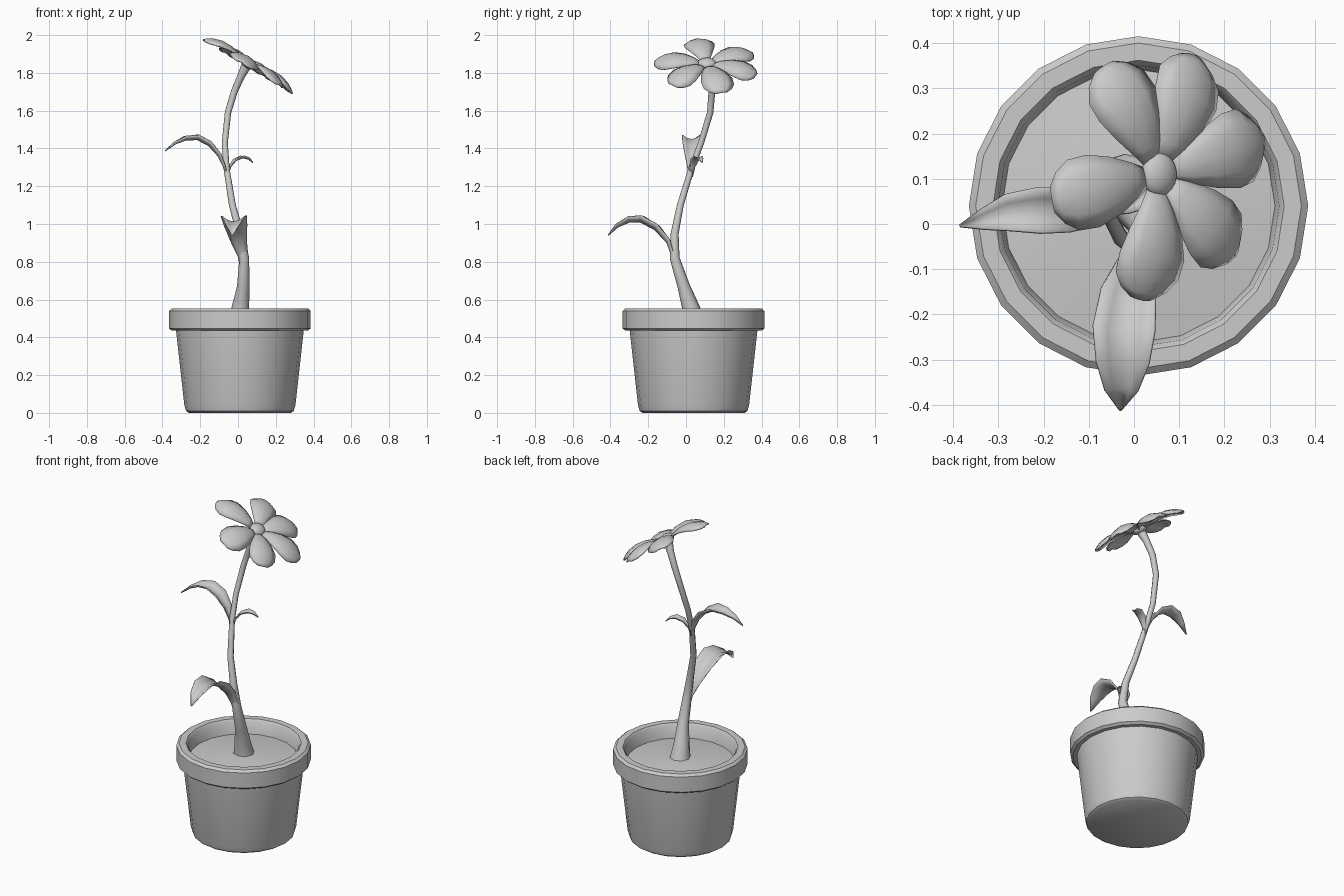
import bpy, math
from mathutils import Vector, Matrix

if "Cube" in bpy.data.objects:
    bpy.data.objects.remove(bpy.data.objects["Cube"])

grey = bpy.data.materials.new("plain_grey")
grey.diffuse_color = (0.6, 0.6, 0.6, 1)
grey.use_nodes = True
grey.node_tree.nodes["Principled BSDF"].inputs["Base Color"].default_value = grey.diffuse_color


def make(name, verts, faces, angle=35):
    me = bpy.data.meshes.new(name)
    me.from_pydata([tuple(v) for v in verts], [], faces)
    me.materials.append(grey)
    ob = bpy.data.objects.new(name, me)
    bpy.context.collection.objects.link(ob)
    bpy.ops.object.select_all(action='DESELECT')
    ob.select_set(True)
    bpy.context.view_layer.objects.active = ob
    bpy.ops.object.shade_smooth_by_angle(angle=math.radians(angle))
    return ob


def rings_mesh(name, rings, angle=35):
    """Join equal closed rings into a capped tube."""
    n = len(rings[0])
    faces = [(i * n + j, i * n + (j + 1) % n, (i + 1) * n + (j + 1) % n, (i + 1) * n + j)
             for i in range(len(rings) - 1) for j in range(n)]
    faces += [tuple(reversed(range(n))), tuple(range((len(rings) - 1) * n, len(rings) * n))]
    return make(name, [v for r in rings for v in r], faces, angle)


def lathe(name, profile, n, angle=35):
    c = Vector((0.01, 0.04, 0))
    return rings_mesh(name, [[c + Vector((r * math.sin(-2 * math.pi * j / n),
                                          r * math.cos(2 * math.pi * j / n), z))
                              for j in range(n)] for r, z in profile], angle)


def blade(name, path, side, curl, thick, mat=Matrix()):
    """Curved leaf or petal: path of (x, y, z, half width), edges lifted by curl."""
    pts = [Vector(p[:3]) for p in path]
    steps = (-1, -0.55, 0, 0.55, 1)
    verts = []
    for i, p in enumerate(pts):
        tan = (pts[min(i + 1, len(pts) - 1)] - pts[max(i - 1, 0)]).normalized()
        s = Vector(side)
        s = (s - tan * s.dot(tan)).normalized()
        up = tan.cross(s)
        w = path[i][3]
        verts += [mat @ (p + s * (w * t) + up * (curl * w * t * t)) for t in steps]
    faces = [(i * 5 + j, (i + 1) * 5 + j, (i + 1) * 5 + j + 1, i * 5 + j + 1)
             for i in range(len(pts) - 1) for j in range(4)]
    ob = make(name, verts, faces)
    mod = ob.modifiers.new("thickness", 'SOLIDIFY')
    mod.thickness, mod.offset = thick, 0
    return ob


# Pot with a thick rim, and the soil inside
lathe("pot", [(0.27, 0), (0.285, 0.01), (0.294, 0.04), (0.338, 0.435), (0.36, 0.435),
              (0.375, 0.447), (0.375, 0.54), (0.36, 0.553), (0.322, 0.553),
              (0.311, 0.54), (0.298, 0.44)], 20)
lathe("soil", [(0.305, 0.44), (0.302, 0.467), (0.2, 0.48), (0.1, 0.49), (0.03, 0.493)], 20)

# Stem: x, y, z, radius
stem = [(0.01, 0.045, 0.48, 0.06), (0.013, 0.025, 0.56, 0.046), (0.028, -0.012, 0.67, 0.033),
        (0.033, -0.06, 0.82, 0.026), (0.012, -0.06, 0.95, 0.021), (-0.03, -0.03, 1.1, 0.018),
        (-0.06, 0.028, 1.29, 0.016), (-0.07, 0.08, 1.43, 0.016), (-0.053, 0.128, 1.59, 0.017),
        (-0.02, 0.137, 1.7, 0.018), (0.015, 0.127, 1.78, 0.02), (0.045, 0.112, 1.84, 0.027)]
rings = []
for i, (x, y, z, r) in enumerate(stem):
    a, b = Vector(stem[max(i - 1, 0)][:3]), Vector(stem[min(i + 1, len(stem) - 1)][:3])
    tan = (b - a).normalized() if i else Vector((0, 0, 1))
    q = Vector((0, 0, 1)).rotation_difference(tan)
    rings.append([Vector((x, y, z)) + q @ Vector((r * math.cos(k * math.pi / 4),
                                                  r * math.sin(k * math.pi / 4), 0))
                  for k in range(8)])
rings_mesh("stem", rings, 50)

# Leaves
blade("lower_leaf", [(0.03, -0.055, 0.74, 0.012), (0.025, -0.075, 0.83, 0.025),
                     (0.005, -0.1, 0.9, 0.042), (-0.012, -0.165, 0.97, 0.06),
                     (-0.022, -0.24, 1.01, 0.068), (-0.025, -0.3, 1.01, 0.058),
                     (-0.028, -0.36, 0.985, 0.036), (-0.03, -0.412, 0.94, 0.002)],
      (1, 0, 0), 0.5, 0.006)
blade("left_leaf", [(-0.058, 0.025, 1.25, 0.01), (-0.08, 0.028, 1.31, 0.022),
                    (-0.105, 0.03, 1.36, 0.036), (-0.155, 0.032, 1.415, 0.049),
                    (-0.215, 0.03, 1.447, 0.05), (-0.275, 0.025, 1.445, 0.04),
                    (-0.33, 0.01, 1.425, 0.022), (-0.385, -0.004, 1.387, 0.002)],
      (0, -1, 0), 0.5, 0.006)
blade("small_leaf", [(-0.055, 0.028, 1.25, 0.007), (-0.04, 0.035, 1.3, 0.014),
                     (-0.012, 0.048, 1.335, 0.024), (0.025, 0.063, 1.35, 0.026),
                     (0.055, 0.075, 1.343, 0.016), (0.078, 0.085, 1.325, 0.002)],
      (-0.3, 1, 0), 0.4, 0.005)

# Tilted flower head: petals around a domed centre
head = Matrix.Translation((0.05, 0.11, 1.84)) @ Matrix.Rotation(math.radians(31), 4, 'Y')
petal = [(0.025, 0, 0.008, 0.018), (0.07, 0, 0.03, 0.042), (0.125, 0, 0.042, 0.066),
         (0.185, 0, 0.042, 0.082), (0.235, 0, 0.027, 0.08), (0.265, 0, 0.01, 0.058),
         (0.28, 0, -0.002, 0.028)]
for i, (ang, size) in enumerate([(16, 1.03), (69, 1.0), (119, 0.98),
                                 (192, 0.98), (263, 1.0), (318, 0.97)]):
    blade(f"petal_{i + 1}", petal, (0, 1, 0), -0.33, 0.006,
          head @ Matrix.Rotation(math.radians(ang), 4, 'Z') @ Matrix.Scale(size, 4))

bpy.ops.mesh.primitive_ico_sphere_add(subdivisions=3, radius=1)
disc = bpy.context.object
disc.name = "flower_centre"
disc.data.materials.append(grey)
disc.matrix_world = head @ Matrix.Translation((0, 0, 0.01)) @ Matrix.Diagonal((0.043, 0.048, 0.027, 1))
bpy.ops.object.shade_smooth_by_angle(angle=math.radians(20))
